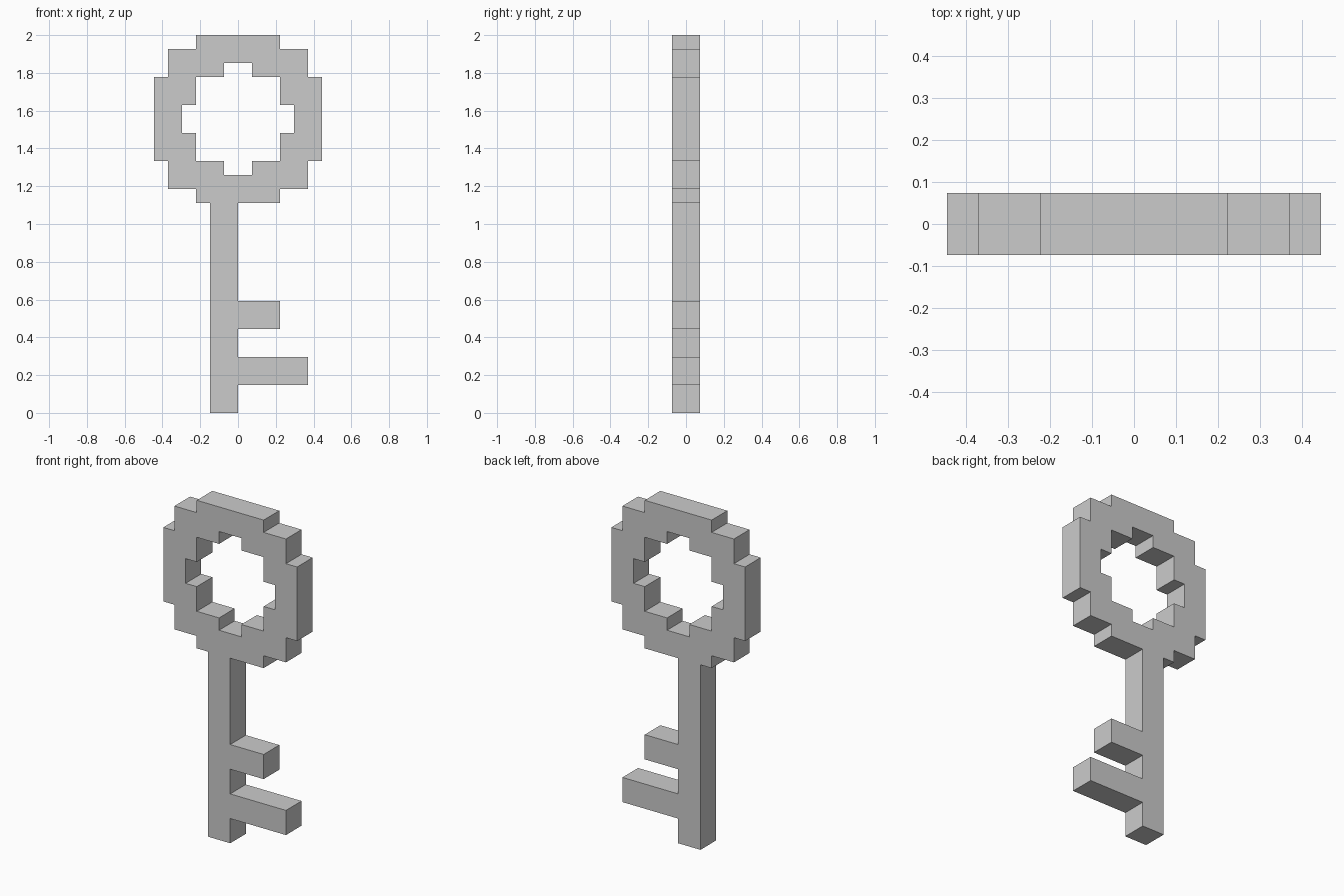
import bpy, bmesh
from math import radians
from mathutils import Matrix

if "Cube" in bpy.data.objects:
    bpy.data.objects.remove(bpy.data.objects["Cube"])

U = 2 / 27            # one pixel step of the design
BOW_Z = 21            # bow centre height, in steps


def ring(quarter):
    """Repeat a stepped quarter outline four times around the bow centre."""
    pts = []
    for _ in range(4):
        pts += [(x, z + BOW_Z) for x, z in quarter]
        quarter = [(-z, x) for x, z in quarter]
    return pts


# Bow: stepped outer rim and stepped hole
outer = ring([(6, 3), (5, 3), (5, 5), (3, 5), (3, 6)])
hole = ring([(4, 1), (3, 1), (3, 3), (1, 3), (1, 4)])

# Shaft with its two teeth, spliced into the underside of the bow
shaft = [(-2, 15), (-2, 0), (0, 0)]
for low, high, reach in ((2, 4, 5), (6, 8, 3)):
    shaft += [(0, low), (reach, low), (reach, high), (0, high)]
shaft.append((0, 15))
outline = outer[:15] + shaft + outer[15:]

# Filled and extruded silhouette
curve = bpy.data.curves.new("key_profile", 'CURVE')
curve.dimensions = '2D'
curve.fill_mode = 'BOTH'
curve.extrude = U
for pts in (outline, hole):
    spline = curve.splines.new('POLY')
    spline.points.add(len(pts) - 1)
    for p, (x, z) in zip(spline.points, pts):
        p.co = (x * U, z * U, 0, 1)
    spline.use_cyclic_u = True
    spline.use_smooth = False
key = bpy.data.objects.new("key", curve)
bpy.context.collection.objects.link(key)
bpy.context.view_layer.objects.active = key
key.select_set(True)
bpy.ops.object.convert(target='MESH')

# Stand the key upright, weld it and clean up the flat faces
key = bpy.context.object
key.name = "key"
bm = bmesh.new()
bm.from_mesh(key.data)
bm.transform(Matrix.Rotation(radians(90), 4, 'X'))
bmesh.ops.remove_doubles(bm, verts=bm.verts, dist=1e-4)
bmesh.ops.dissolve_limit(bm, angle_limit=radians(1), verts=bm.verts, edges=bm.edges)
bmesh.ops.recalc_face_normals(bm, faces=bm.faces)
for f in bm.faces:
    f.smooth = False
bm.to_mesh(key.data)
bm.free()
